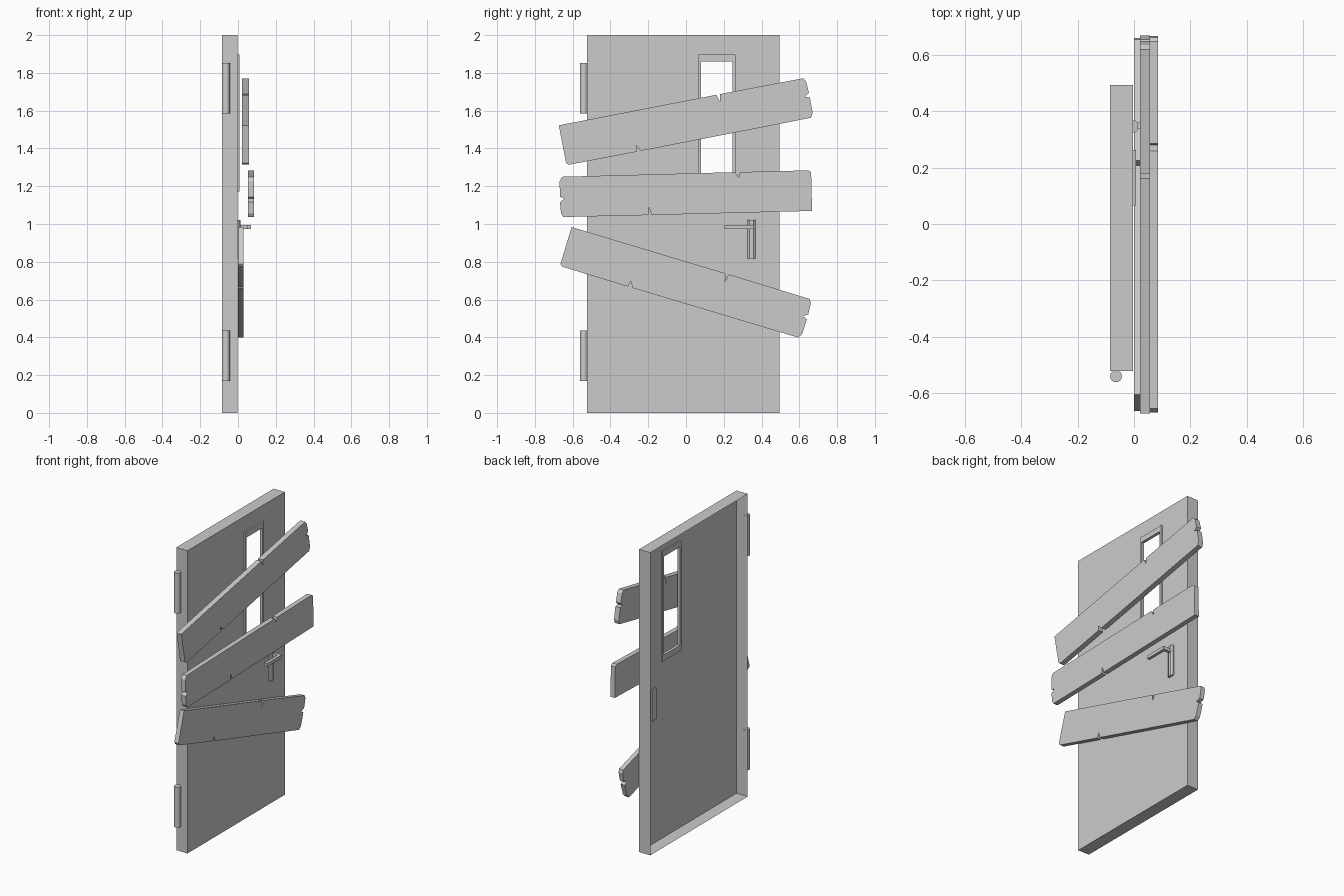
import bpy, bmesh, math

if "Cube" in bpy.data.objects:
    bpy.data.objects.remove(bpy.data.objects["Cube"])


def make_object(name, bm):
    bmesh.ops.recalc_face_normals(bm, faces=bm.faces)
    mesh = bpy.data.meshes.new(name)
    bm.to_mesh(mesh)
    bm.free()
    obj = bpy.data.objects.new(name, mesh)
    bpy.context.collection.objects.link(obj)
    return obj


def rect(bm, x, y0, y1, z0, z1):
    return [bm.verts.new((x, y, z)) for y, z in ((y0, z0), (y1, z0), (y1, z1), (y0, z1))]


def bridge(bm, a, b):
    n = len(a)
    for i in range(n):
        j = (i + 1) % n
        bm.faces.new((a[i], a[j], b[j], b[i]))


def prism(name, points, axis, lo, hi):
    """Extrude a 2D outline along x (points are y,z) or z (points are x,y)."""
    bm = bmesh.new()
    place = (lambda p, t: (t, p[0], p[1])) if axis == 'x' else (lambda p, t: (p[0], p[1], t))
    a = [bm.verts.new(place(p, lo)) for p in points]
    b = [bm.verts.new(place(p, hi)) for p in points]
    bm.faces.new(a[::-1])
    bm.faces.new(b)
    bridge(bm, a, b)
    return make_object(name, bm)


def box(name, x0, x1, y0, y1, z0, z1):
    return prism(name, [(y0, z0), (y1, z0), (y1, z1), (y0, z1)], 'x', x0, x1)


# Door panel: thin shell, open at the back, with a window opening
HOLE = (0.08, 0.245, 1.21, 1.86)
bm = bmesh.new()
front = rect(bm, -0.003, -0.523, 0.494, 0, 2)
back = rect(bm, -0.085, -0.523, 0.494, 0, 2)
bridge(bm, front, rect(bm, -0.003, *HOLE))
bridge(bm, back, front)
make_object("door_panel", bm)

# Window frame: rectangular ring
bm = bmesh.new()
loops = [rect(bm, x, *r) for x, r in (
    (0.007, (0.066, 0.262, 1.172, 1.897)), (0.007, HOLE),
    (-0.012, HOLE), (-0.012, (0.066, 0.262, 1.172, 1.897)))]
for i in range(4):
    bridge(bm, loops[i], loops[(i + 1) % 4])
make_object("window_frame", bm)

# Hinge barrels
for label, z0, z1 in (("lower", 0.17, 0.437), ("upper", 1.585, 1.852)):
    circle = [(-0.064 + 0.021 * math.cos(math.tau * i / 16),
               -0.541 + 0.021 * math.sin(math.tau * i / 16)) for i in range(16)]
    hinge = prism(label + "_hinge", circle, 'z', z0, z1)
    bpy.context.view_layer.objects.active = hinge
    hinge.select_set(True)
    bpy.ops.object.shade_smooth_by_angle(angle=math.radians(40))
    hinge.select_set(False)

# Handle: bevelled plate, stem and lever
prism("handle_plate", [(-0.012, 0.325), (0.005, 0.325), (0.014, 0.336),
                       (0.014, 0.357), (0.005, 0.368), (-0.012, 0.368)], 'z', 0.817, 1.022)
box("handle_stem", 0.01, 0.07, 0.34, 0.36, 0.974, 0.996)
box("handle_lever", 0.05, 0.07, 0.205, 0.345, 0.974, 0.996)

# Boards: one cracked plank outline, turned to three angles
PLANK = [(-0.665, 0.107), (0.185, 0.108), (0.197, 0.066), (0.203, 0.108),
         (0.652, 0.107), (0.664, 0.088), (0.668, 0.027), (0.643, 0.010),
         (0.668, 0.0), (0.667, -0.082), (0.653, -0.106),
         (-0.262, -0.108), (-0.283, -0.076), (-0.288, -0.108),
         (-0.651, -0.108), (-0.665, -0.097)]
for label, z, angle, x0, x1 in (("upper", 1.543, 10.9, 0.022, 0.057),
                                ("middle", 1.16, 181.4, 0.053, 0.085),
                                ("lower", 0.689, -16.8, 0.0, 0.03)):
    c, s = math.cos(math.radians(angle)), math.sin(math.radians(angle))
    prism(label + "_board", [(u * c - v * s, z + u * s + v * c) for u, v in PLANK], 'x', x0, x1)
